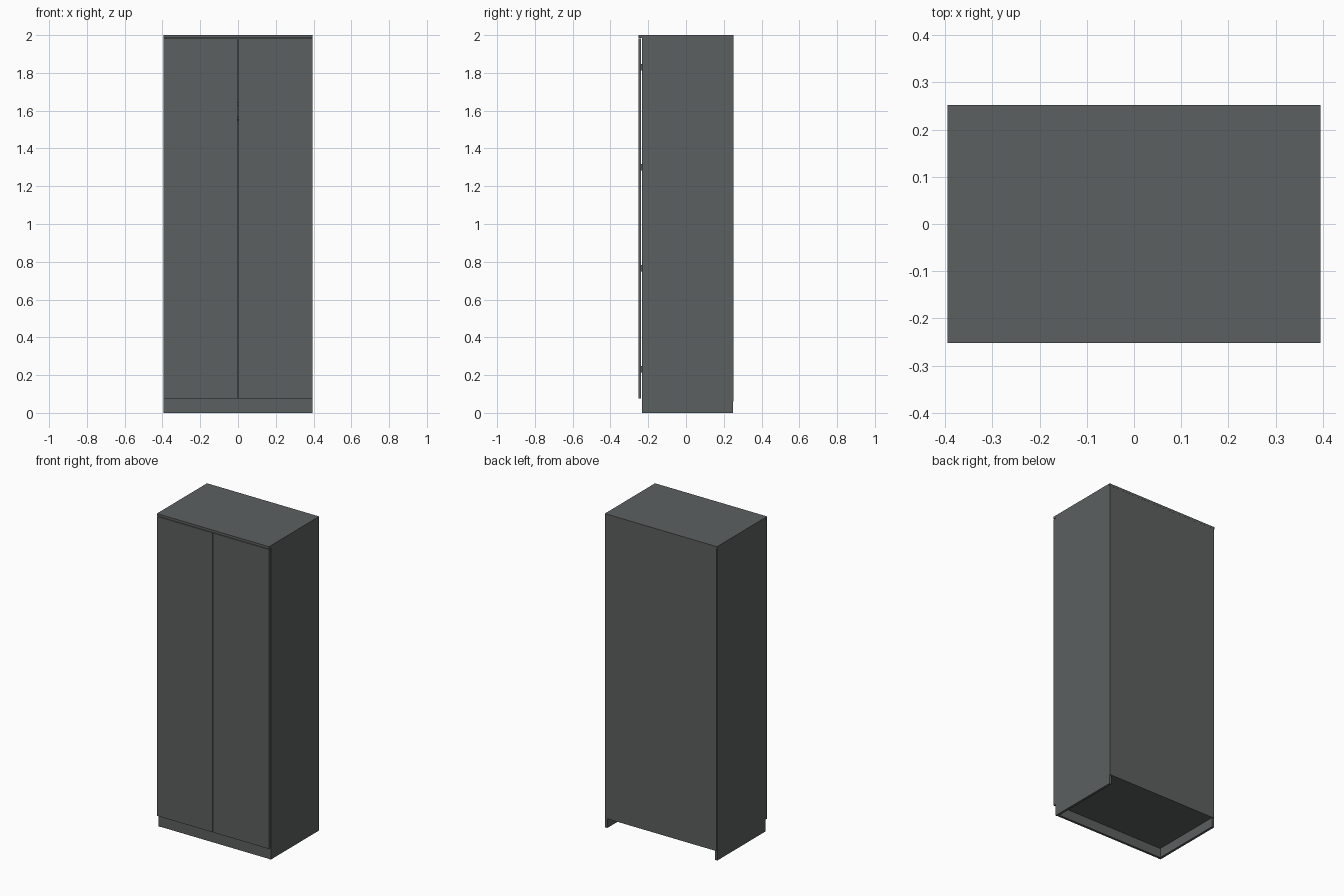
import bpy
import math

if "Cube" in bpy.data.objects:
    bpy.data.objects.remove(bpy.data.objects["Cube"])


def material(name, rgb):
    m = bpy.data.materials.new(name)
    m.diffuse_color = (*rgb, 1)
    m.use_nodes = True
    m.node_tree.nodes["Principled BSDF"].inputs["Base Color"].default_value = m.diffuse_color
    return m


GREY = material("dark grey", (0.107, 0.117, 0.117))
METAL = material("hinge metal", (0.09, 0.095, 0.095))


def box(name, x, y, z, mat=GREY):
    """Box from (min, max) ranges on each axis."""
    bpy.ops.mesh.primitive_cube_add(
        size=1, location=[(a + b) / 2 for a, b in (x, y, z)])
    o = bpy.context.object
    o.name = name
    o.scale = [b - a for a, b in (x, y, z)]
    bpy.ops.object.transform_apply(location=False, rotation=False, scale=True)
    o.data.materials.append(mat)
    return o


W, D, T = 0.395, 0.2525, 0.015   # half width, half depth, board thickness
FRONT, BACK = -0.234, 0.249      # carcass depth range
IN = W - T

# Carcass
box("top_panel", (-W, W), (-D, D), (1.985, 2.0))
box("bottom_panel", (-IN, IN), (FRONT, BACK), (0.060, 0.075))
box("kick_board", (-IN, IN), (FRONT + 0.002, FRONT + 0.017), (0, 0.060))
box("back_panel", (-W + 0.002, W - 0.002), (BACK, D - 0.0005), (0.060, 1.985))

# Interior shelf and hanging rail
box("shelf", (-IN, IN), (FRONT + 0.003, BACK), (1.628, 1.643))
bpy.ops.mesh.primitive_cylinder_add(
    vertices=16, radius=0.011, depth=2 * IN, location=(0, 0, 1.56),
    rotation=(0, math.pi / 2, 0))
rail = bpy.context.object
rail.name = "hanging_rail"
rail.data.materials.append(METAL)
bpy.ops.object.shade_smooth_by_angle()

# Side panels, doors and hinges, once per side
for s, side in ((-1, "left"), (1, "right")):
    def span(a, b):
        return tuple(sorted((s * a, s * b)))

    box(side + "_side_panel", span(IN, W), (FRONT, BACK), (0, 1.985))
    box(side + "_door", span(0.002, W - 0.001), (-D, -0.2375), (0.075, 1.982))
    for i, z in enumerate((0.23, 0.765, 1.30, 1.83)):
        box(f"{side}_hinge_{i + 1}", span(0.335, IN - 0.001),
            (-0.2375, -0.195), (z - 0.017, z + 0.017), METAL)
